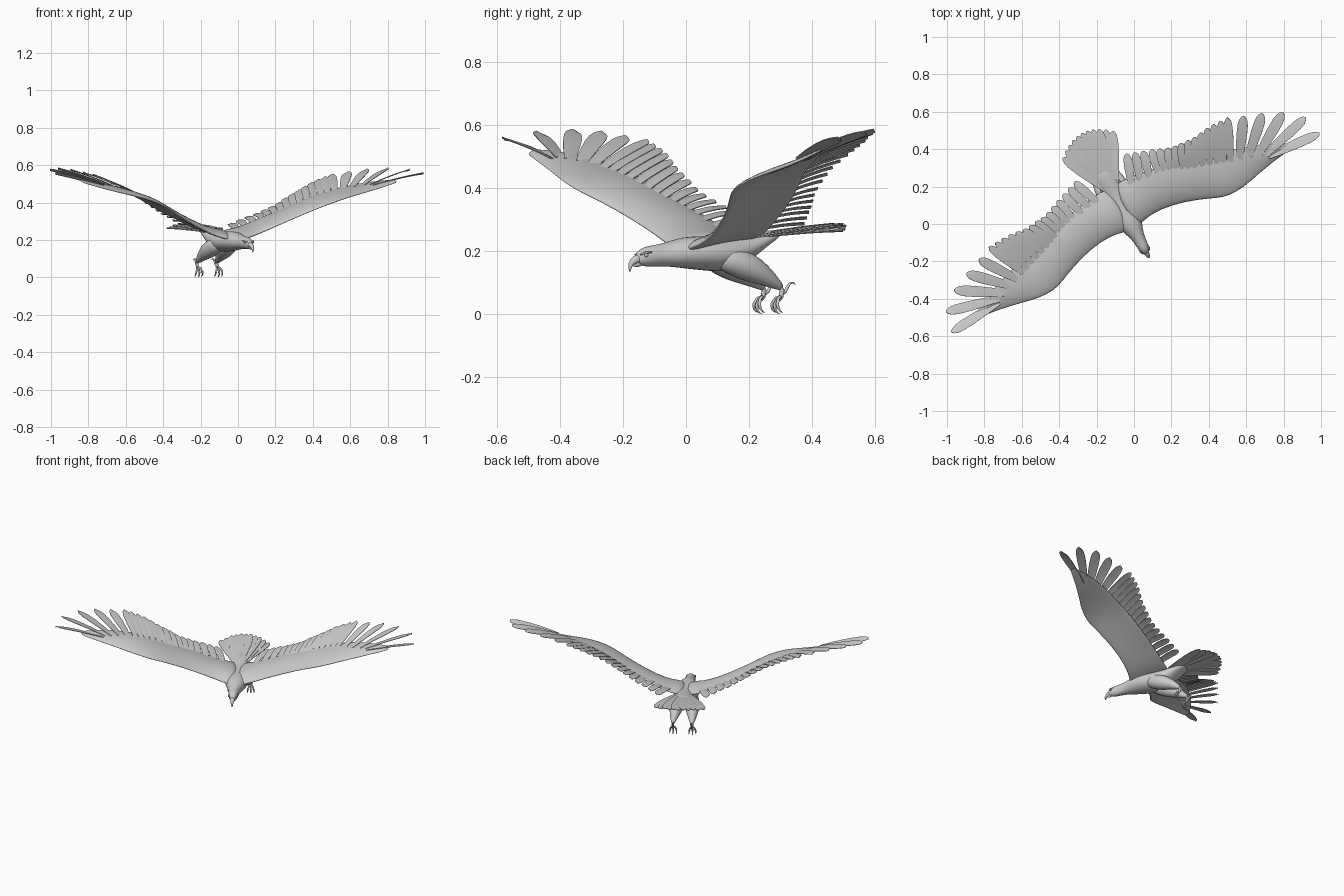
import bpy, bmesh, math
from mathutils import Vector, Matrix

if "Cube" in bpy.data.objects:
    bpy.data.objects.remove(bpy.data.objects["Cube"])

grey = bpy.data.materials.new("plain_grey")
grey.use_nodes = True
grey.diffuse_color = (0.6, 0.6, 0.6, 1)
grey.node_tree.nodes["Principled BSDF"].inputs["Base Color"].default_value = (0.6, 0.6, 0.6, 1)

# The bird is built along y, then turned on the spot
PLACE = Matrix.Translation((-0.013, -0.007, 0)) @ Matrix.Rotation(math.radians(28.4), 4, "Z")


def finish(name, bm, mirror=False, subdiv=0, angle=50):
    bmesh.ops.recalc_face_normals(bm, faces=bm.faces)
    mesh = bpy.data.meshes.new(name)
    bm.to_mesh(mesh)
    bm.free()
    mesh.materials.append(grey)
    ob = bpy.data.objects.new(name, mesh)
    bpy.context.collection.objects.link(ob)
    ob.matrix_world = PLACE
    bpy.ops.object.select_all(action="DESELECT")
    ob.select_set(True)
    bpy.context.view_layer.objects.active = ob
    bpy.ops.object.shade_smooth_by_angle(angle=math.radians(angle))
    if mirror:
        ob.modifiers.new("mirror", "MIRROR").use_mirror_merge = False
    if subdiv:
        sub = ob.modifiers.new("smooth", "SUBSURF")
        sub.levels = sub.render_levels = subdiv
    return ob


def loft(bm, rings):
    loops = [[bm.verts.new(p) for p in ring] for ring in rings]
    n = len(loops[0])
    for a, b in zip(loops, loops[1:]):
        for i in range(n):
            j = (i + 1) % n
            bm.faces.new((a[i], a[j], b[j], b[i]))
    bm.faces.new(loops[0][::-1])
    bm.faces.new(loops[-1])


def tube(bm, path, sides=10):
    """path: rows of x, y, z, radius"""
    pts = [Vector(p[:3]) for p in path]
    rings = []
    for i, p in enumerate(pts):
        d = pts[min(i + 1, len(pts) - 1)] - pts[max(i - 1, 0)]
        side = Vector((1, 0, 0))
        side = (side - d * side.dot(d) / d.length_squared).normalized()
        other = d.normalized().cross(side)
        r = path[i][3]
        rings.append([p + r * (math.cos(a) * side + math.sin(a) * other)
                      for a in (math.tau * k / sides for k in range(sides))])
    loft(bm, rings)


def along(rows, x):
    """Interpolate a table by its first column"""
    for a, b in zip(rows, rows[1:]):
        if x <= b[0]:
            break
    t = min(max((x - a[0]) / (b[0] - a[0]), 0), 1)
    return [p + (q - p) * t for p, q in zip(a[1:], b[1:])]


def feather(bm, base, tip, width, arch=0.0, roll=0.0):
    base, tip = Vector(base), Vector(tip)
    side = (tip - base).cross(Vector((0, 0, 1))).normalized()
    shape = [(0, .6), (.3, .85), (.6, 1), (.8, .97), (.91, .78), (.97, .45), (1, .12)]
    rows = []
    for s, w in shape:
        c = base.lerp(tip, s) + Vector((0, 0, arch * 4 * s * (1 - s)))
        rows.append([bm.verts.new(c + side * k * w * width / 2
                                  + Vector((0, 0, roll * k + 0.002 * (1 - abs(k)))))
                     for k in (-1, 0, 1)])
    for a, b in zip(rows, rows[1:]):
        for k in (0, 1):
            bm.faces.new((a[k], a[k + 1], b[k + 1], b[k]))


def thicken(bm, amount):
    bmesh.ops.recalc_face_normals(bm, faces=bm.faces)
    bmesh.ops.solidify(bm, geom=bm.faces[:], thickness=amount)


# Body with neck and head: y, centre z, half width, half height
BODY = [(-.172, .177, .012, .014), (-.162, .179, .020, .023), (-.142, .182, .028, .032),
        (-.115, .184, .032, .034), (-.085, .187, .034, .036), (-.045, .191, .044, .042),
        (0, .195, .064, .051), (.06, .193, .077, .055), (.12, .190, .080, .057),
        (.18, .195, .072, .056), (.24, .217, .062, .043), (.29, .240, .054, .026),
        (.34, .256, .045, .010)]
bm = bmesh.new()
loft(bm, [[(w * math.cos(a), y, z + h * math.sin(a))
           for a in (math.tau * k / 16 for k in range(16))] for y, z, w, h in BODY])
finish("body", bm, subdiv=1, angle=180)

# Hooked beak
bm = bmesh.new()
tube(bm, [(0, -.150, .177, .019), (0, -.172, .174, .015), (0, -.187, .165, .011),
          (0, -.195, .150, .007), (0, -.194, .132, .001)])
finish("upper_beak", bm, subdiv=1, angle=180)
bm = bmesh.new()
tube(bm, [(0, -.150, .163, .013), (0, -.172, .157, .009), (0, -.184, .153, .003)])
finish("lower_beak", bm, subdiv=1, angle=180)

# Eyes and brows
bm = bmesh.new()
bmesh.ops.create_uvsphere(bm, u_segments=12, v_segments=8, radius=.006,
                          matrix=Matrix.Translation((.0245, -.148, .186)))
finish("eyes", bm, mirror=True, angle=180)
bm = bmesh.new()
tube(bm, [(.018, -.166, .188, .002), (.025, -.152, .194, .004), (.028, -.130, .196, .002)], 8)
finish("brows", bm, mirror=True, angle=180)

# Wing arm: x, front y, front z, rear y, rear z, thickness
ARM = [(0, -.030, .195, .24, .235, .040), (.07, -.012, .212, .235, .245, .038),
       (.13, 0, .228, .23, .262, .034), (.24, -.008, .272, .215, .308, .030),
       (.38, -.050, .335, .185, .362, .028), (.47, -.092, .375, .16, .405, .026),
       (.53, -.112, .397, .14, .430, .024), (.62, -.110, .425, .11, .462, .020),
       (.72, -.085, .447, .085, .490, .016), (.83, -.062, .472, .045, .508, .012),
       (.92, -.050, .497, 0, .518, .008), (.96, -.046, .508, -.02, .520, .005)]


def arm_point(x, t, side=0):
    y0, z0, y1, z1, thick = along(ARM, x)
    z = z0 + (z1 - z0) * t + thick * .5 * math.sin(math.pi * t)
    z += side * (thick * 1.3 * math.sqrt(t) * (1 - t) + .003 * t)
    return Vector((x, y0 + (y1 - y0) * t, z))


STEPS = [0, .04, .12, .25, .45, .7, .88, 1]
bm = bmesh.new()
loft(bm, [[arm_point(row[0], t, 1) for t in STEPS]
          + [arm_point(row[0], t, -1) for t in STEPS[:0:-1]] for row in ARM])
finish("wing_arms", bm, mirror=True, subdiv=1, angle=180)

# Inner flight feathers: step, base x, base y, tip x, tip y, tip z
INNER = [(0, .095, .17, .160, .349, .285), (3, .26, .16, .29, .304, .342),
         (5.3, .335, .14, .385, .266, .388), (8.5, .435, .10, .515, .253, .460),
         (11, .535, .07, .62, .268, .512), (13.5, .625, .04, .725, .262, .548)]


def arm_height(x, y):
    y0, z0, y1, z1, thick = along(ARM, x)
    return arm_point(x, min(max((y - y0) / (y1 - y0), 0), 1)).z


bm = bmesh.new()
for i in range(15):
    bx, by, tx, ty, tz = along(INNER, i * 13.5 / 14)
    feather(bm, (bx, by, arm_height(bx, by)), (tx, ty, tz), .047, .006, .004)
thicken(bm, .003)
finish("inner_wing_feathers", bm, mirror=True)

# Spread finger feathers at the wing tips: base x, base y, tip x, tip y, tip z, width
FINGERS = [(.67, .03, .805, .228, .560, .056), (.72, .02, .900, .193, .574, .058),
           (.77, .005, 1.0, .145, .580, .058), (.81, -.008, 1.093, .064, .574, .054),
           (.82, -.024, 1.118, -.046, .555, .052)]
bm = bmesh.new()
for bx, by, tx, ty, tz, width in FINGERS:
    feather(bm, (bx, by, arm_height(bx, by)), (tx, ty, tz), width, .006, .005)
thicken(bm, .003)
finish("wing_tip_feathers", bm, mirror=True)

# Tail fan, drooping toward its edges
bm = bmesh.new()
for i in range(11):
    s = (i - 5) / 5
    feather(bm, (.034 * s, .24, .250 - .006 * s * s - .002 * (i % 2)),
            (.152 * s, .560 - .068 * s * s, .288 - .022 * s * s - .003 * (i % 2)),
            .052, .004, .002)
thicken(bm, .004)
finish("tail_feathers", bm)

# Feathered thighs
bm = bmesh.new()
tube(bm, [(.036, .10, .185, .035), (.040, .15, .170, .047), (.047, .205, .150, .049),
          (.054, .255, .125, .036), (.058, .295, .100, .021), (.059, .325, .080, .010)], 12)
finish("thighs", bm, mirror=True, subdiv=1, angle=180)

# Shanks
bm = bmesh.new()
tube(bm, [(.059, .310, .092, .009), (.060, .322, .075, .008), (.060, .318, .055, .008),
          (.060, .312, .045, .006)], 8)
finish("shanks", bm, mirror=True, angle=180)

# Hanging front toes and raised hind toe, each ending in a curved claw
bm = bmesh.new()
for spread in (-1, 0, 1):
    drop = .004 * abs(spread)
    tube(bm, [(.060, .318, .056, .006), (.060 + .010 * spread, .303, .046 + drop, .005),
              (.060 + .018 * spread, .295, .028 + drop, .0055),
              (.060 + .021 * spread, .297, .013 + drop, .004),
              (.060 + .021 * spread, .305, .004 + drop, .0025),
              (.060 + .020 * spread, .314, .001 + drop, .0006)], 8)
tube(bm, [(.060, .318, .060, .006), (.058, .335, .072, .0055), (.057, .343, .086, .005),
          (.056, .353, .098, .004), (.056, .365, .100, .0025), (.056, .373, .092, .0006)], 8)
finish("toes_and_claws", bm, mirror=True, angle=180)
